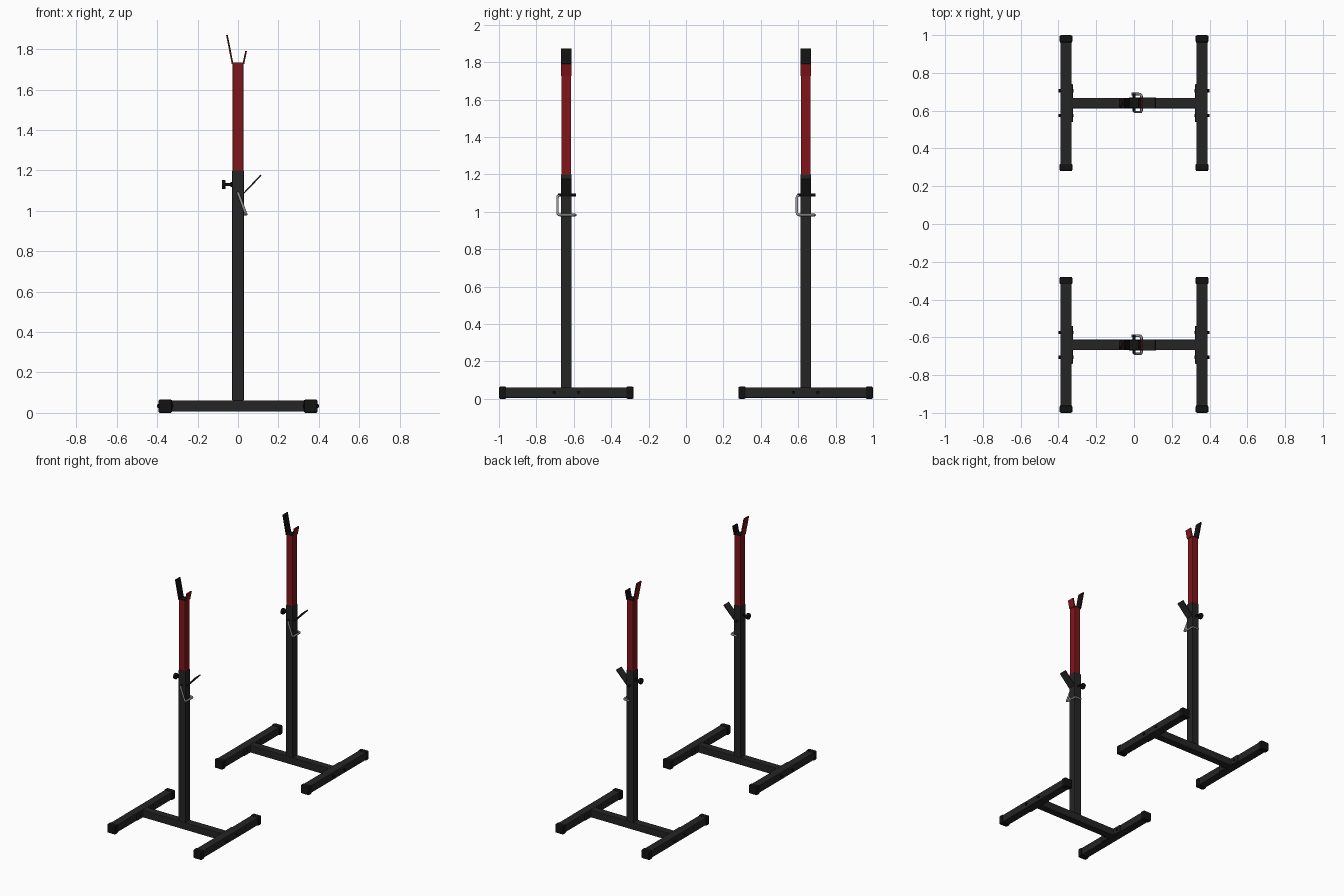
import bpy, bmesh, math
from mathutils import Vector

if "Cube" in bpy.data.objects:
    bpy.data.objects.remove(bpy.data.objects["Cube"])


def material(name, rgb):
    m = bpy.data.materials.new(name)
    m.diffuse_color = (*rgb, 1)
    m.use_nodes = True
    m.node_tree.nodes["Principled BSDF"].inputs["Base Color"].default_value = m.diffuse_color
    return m


BLACK = material("black_steel", (0.018, 0.018, 0.018))
RUBBER = material("black_rubber", (0.006, 0.006, 0.006))
RED = material("red_steel", (0.22, 0.008, 0.01))
GREY = material("bare_metal", (0.3, 0.3, 0.3))


def finish(bm, name, mat, bevel=0.0):
    bmesh.ops.recalc_face_normals(bm, faces=bm.faces)
    me = bpy.data.meshes.new(name)
    bm.to_mesh(me)
    bm.free()
    ob = bpy.data.objects.new(name, me)
    bpy.context.collection.objects.link(ob)
    if mat:
        me.materials.append(mat)
    if bevel:
        mod = ob.modifiers.new("bevel", 'BEVEL')
        mod.width, mod.segments = bevel, 2
    return ob


def box(name, lo, hi, mat, bevel=0.004):
    lo, hi = Vector(lo), Vector(hi)
    bm = bmesh.new()
    bmesh.ops.create_cube(bm, size=1)
    for v in bm.verts:
        v.co = (lo + hi) / 2 + v.co * (hi - lo)
    return finish(bm, name, mat, bevel)


def rod(name, a, b, r, mat, sides=16, bevel=0.0):
    a, b = Vector(a), Vector(b)
    bm = bmesh.new()
    bmesh.ops.create_cone(bm, cap_ends=True, segments=sides, radius1=r, radius2=r, depth=(b - a).length)
    q = (b - a).to_track_quat('Z', 'Y')
    for v in bm.verts:
        v.co = (a + b) / 2 + q @ v.co
    for f in bm.faces:
        f.smooth = sides > 8 and len(f.verts) == 4
    return finish(bm, name, mat, bevel)


def extrude_y(name, profile, y0, y1, mat):
    bm = bmesh.new()
    f = bm.faces.new([bm.verts.new((x, y0, z)) for x, z in profile])
    ext = bmesh.ops.extrude_face_region(bm, geom=[f])["geom"]
    for v in ext:
        if isinstance(v, bmesh.types.BMVert):
            v.co.y = y1
    return finish(bm, name, mat)


def wire(name, pts, r, bend, mat):
    # round each inner corner with a short quadratic arc
    pts = [Vector(p) for p in pts]
    path = [pts[0]]
    for p, c, n in zip(pts, pts[1:], pts[2:]):
        a, b = c + (p - c).normalized() * bend, c + (n - c).normalized() * bend
        path += [a.lerp(c, t / 5).lerp(c.lerp(b, t / 5), t / 5) for t in range(6)]
    path.append(pts[-1])
    cu = bpy.data.curves.new(name, 'CURVE')
    cu.dimensions, cu.bevel_depth, cu.bevel_resolution, cu.use_fill_caps = '3D', r, 2, True
    s = cu.splines.new('POLY')
    s.points.add(len(path) - 1)
    for sp, p in zip(s.points, path):
        sp.co = (*p, 1)
    cu.materials.append(mat)
    ob = bpy.data.objects.new(name, cu)
    bpy.context.collection.objects.link(ob)


def stand(side, cy):
    # H-shaped base
    box(f"{side}_crossbar", (-0.33, cy - 0.028, 0.006), (0.33, cy + 0.028, 0.062), BLACK)
    for s, end in ((-1, "left"), (1, "right")):
        fx = s * 0.36
        box(f"{side}_{end}_foot", (fx - 0.03, cy - 0.35, 0.006), (fx + 0.03, cy + 0.35, 0.062), BLACK)
        px = sorted((s * 0.331, s * 0.324))
        box(f"{side}_{end}_flange", (px[0], cy - 0.1, 0.008), (px[1], cy + 0.1, 0.06), BLACK, 0.001)
        for e in (-1, 1):
            ys = sorted((cy + e * 0.36, cy + e * 0.32))
            box(f"{side}_{end}_end_cap", (fx - 0.034, ys[0], 0), (fx + 0.034, ys[1], 0.066), RUBBER, 0.008)
            # flange bolts with hex heads
            by = cy + e * 0.065
            rod(f"{side}_{end}_bolt", (fx - 0.04, by, 0.034), (fx + 0.04, by, 0.034), 0.005, RUBBER, 12)
            for h in (-1, 1):
                c = fx + h * 0.03
                rod(f"{side}_{end}_bolt_head", (c, by, 0.034), (c + h * 0.009, by, 0.034), 0.01, RUBBER, 6)

    # upright and sliding red tube with pin holes
    box(f"{side}_upright", (-0.029, cy - 0.029, 0.06), (0.029, cy + 0.029, 1.2), BLACK)
    tube = box(f"{side}_sliding_tube", (-0.026, cy - 0.026, 1.18), (0.026, cy + 0.026, 1.73), RED)
    for z in (1.285, 1.46):
        cut = rod(f"{side}_hole_cutter", (0, cy - 0.1, z), (0, cy + 0.1, z), 0.01, None)
        cut.hide_render = True
        cut.hide_set(True)
        mod = tube.modifiers.new("pin_hole", 'BOOLEAN')
        mod.operation, mod.object, mod.solver = 'DIFFERENCE', cut, 'EXACT'

    # bar cradle: red outer strip with black inner liner
    outer = [(-0.059, 1.87), (-0.031, 1.727), (0.031, 1.727), (0.044, 1.79)]
    mid = [(-0.055, 1.871), (-0.0275, 1.731), (0.0275, 1.731), (0.040, 1.791)]
    inner = [(-0.051, 1.872), (-0.024, 1.735), (0.024, 1.735), (0.036, 1.792)]
    extrude_y(f"{side}_cradle", outer + mid[::-1], cy - 0.027, cy + 0.027, RED)
    extrude_y(f"{side}_cradle_liner", mid + inner[::-1], cy - 0.027, cy + 0.027, RUBBER)

    # sloped catch plate
    extrude_y(f"{side}_catch_plate", [(0.025, 1.088), (0.031, 1.086), (0.117, 1.174), (0.111, 1.18)],
              cy - 0.029, cy + 0.029, BLACK)

    # tightening knob
    rod(f"{side}_knob_shaft", (-0.065, cy, 1.13), (-0.025, cy, 1.13), 0.007, RUBBER)
    rod(f"{side}_knob_collar", (-0.036, cy, 1.13), (-0.028, cy, 1.13), 0.012, RUBBER, 6)
    rod(f"{side}_knob", (-0.08, cy, 1.13), (-0.062, cy, 1.13), 0.022, RUBBER, 20, 0.003)

    # locking pin and its wire handle
    rod(f"{side}_locking_pin", (0, cy - 0.045, 1.09), (0, cy + 0.052, 1.09), 0.007, RUBBER)
    wire(f"{side}_pin_handle", [(0, cy - 0.028, 1.09), (0, cy - 0.047, 1.09), (0.04, cy - 0.047, 0.983),
                                (0.04, cy + 0.048, 0.983), (-0.012, cy + 0.048, 0.983)], 0.007, 0.015, GREY)


stand("front", -0.64)
stand("rear", 0.64)
